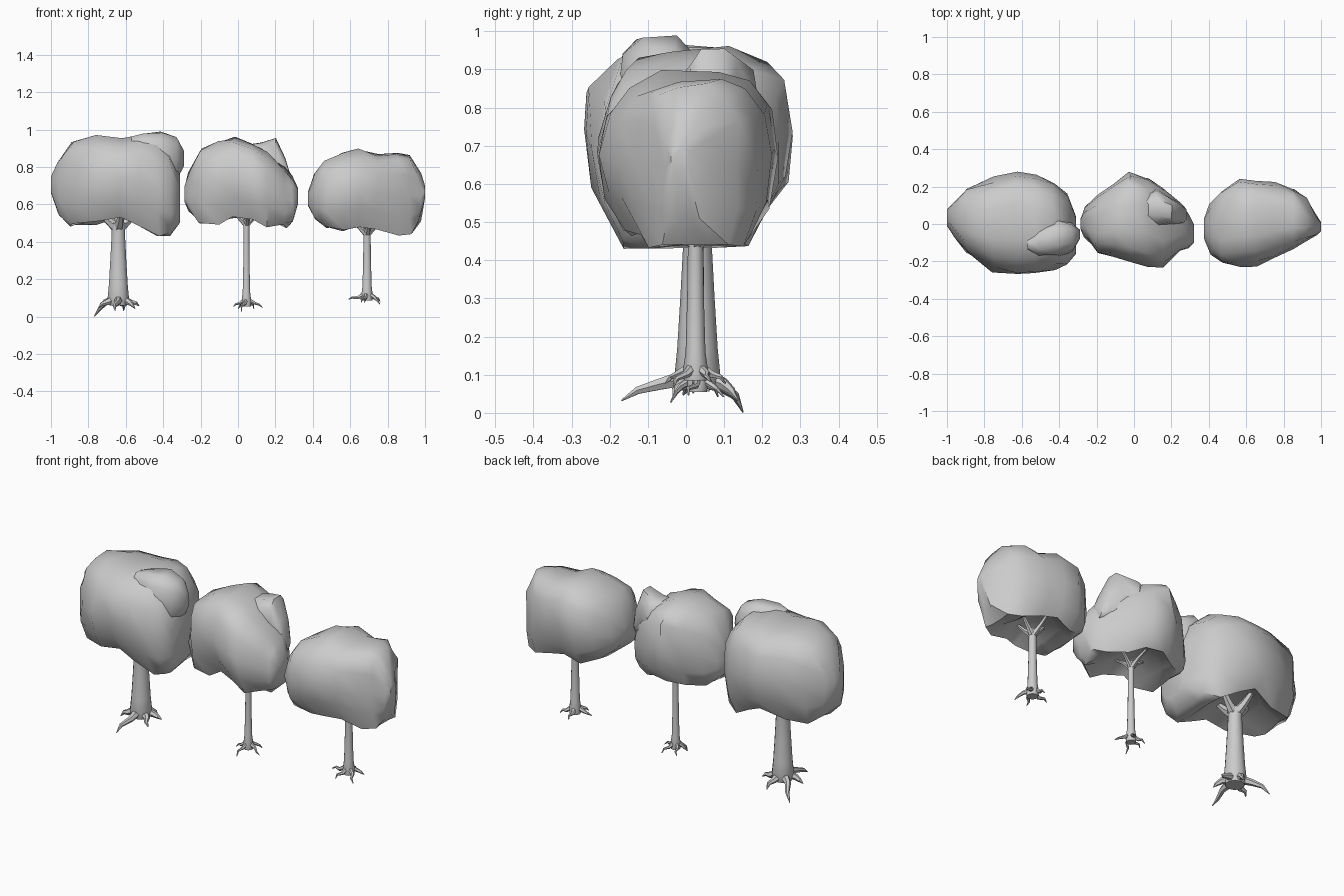
import bpy, bmesh, random
from math import sin, cos, pi, radians, copysign
from mathutils import Vector

random.seed(4)


def finish(bm, name, angle):
    bmesh.ops.recalc_face_normals(bm, faces=bm.faces)
    me = bpy.data.meshes.new(name)
    bm.to_mesh(me)
    bm.free()
    ob = bpy.data.objects.new(name, me)
    bpy.context.collection.objects.link(ob)
    bpy.ops.object.select_all(action='DESELECT')
    ob.select_set(True)
    bpy.context.view_layer.objects.active = ob
    bpy.ops.object.shade_smooth_by_angle(angle=radians(angle))
    return ob


def bridge(bm, rings):
    n = len(rings[0])
    for a, b in zip(rings, rings[1:]):
        for i in range(n):
            j = (i + 1) % n
            bm.faces.new((a[i], a[j], b[j], b[i]))
    bm.faces.new(rings[0][::-1])
    bm.faces.new(rings[-1])


def tube(bm, pts, radii, sides):
    # tapered tube through a few points
    pts = [Vector(p) for p in pts]
    rings = []
    for i, (p, r) in enumerate(zip(pts, radii)):
        d = (pts[min(i + 1, len(pts) - 1)] - pts[max(i - 1, 0)]).normalized()
        ref = Vector((0, 0, 1)) if abs(d.z) < 0.95 else Vector((1, 0, 0))
        u = d.cross(ref).normalized()
        v = d.cross(u)
        rings.append([bm.verts.new(p + r * (cos(2 * pi * k / sides) * u + sin(2 * pi * k / sides) * v))
                      for k in range(sides)])
    bridge(bm, rings)


def foliage(name, stations, trunk=None, jitter=0.01, sides=14):
    # oval sections along x, boxier at the back: (x, z low, z high, y low, y high)
    bm = bmesh.new()
    rings = []
    for s, (x, z0, z1, y0, y1) in enumerate(stations):
        end = s in (0, len(stations) - 1)
        ring = []
        for k in range(sides):
            a = 2 * pi * k / sides
            c, sn = cos(a), sin(a)
            e = 0.68 if c > 0 else 0.8
            y = (y0 + y1) / 2 + (y1 - y0) / 2 * copysign(abs(c) ** e, c)
            z = (z0 + z1) / 2 + (z1 - z0) / 2 * copysign(abs(sn) ** e, sn)
            # drooping rim with a hollow around the trunk
            if trunk and not end and sn < -0.7:
                d = ((x - trunk[0]) ** 2 + (y - trunk[1]) ** 2) ** 0.5
                z = z0 + 0.01 if sn > -0.9 else z0 + 0.1 * max(0, 1 - d / 0.24)
            p = Vector((x, y, z))
            if not end:
                p += Vector([random.uniform(-jitter, jitter) for _ in range(3)])
            ring.append(bm.verts.new(p))
        rings.append(ring)
    bridge(bm, rings)
    return finish(bm, name, 50)


def trunk(name, x, y, profile, roots, spread, top):
    bm = bmesh.new()
    tube(bm, [(x, y, z) for z, r in profile], [r for z, r in profile], 10)
    zb, rb = profile[0]
    zt, rt = profile[-1]
    # roots: direction, reach, tip height
    for ang, reach, tip in roots:
        c, s = cos(radians(ang)), sin(radians(ang))
        rows = [(rb * 0.4, zb + 0.035, rb * 0.5), (rb + (reach - rb) * 0.3, zb + 0.016, rb * 0.34),
                (rb + (reach - rb) * 0.72, (zb + tip) / 2 + 0.014, rb * 0.22), (reach, tip + 0.002, 0.002)]
        bend = (0, 0.008, -0.006, 0)
        tube(bm, [(x + c * d - s * b, y + s * d + c * b, z) for (d, z, r), b in zip(rows, bend)],
             [r for d, z, r in rows], 6)
    # short thick branches reaching into the foliage
    for ang in (15, 105, 190, 280):
        c, s = cos(radians(ang)), sin(radians(ang))
        tube(bm, [(x, y, zt - 0.03), (x + c * spread * 0.45, y + s * spread * 0.45, zt + 0.012),
                  (x + c * spread, y + s * spread, top)], [rt * 0.8, rt * 0.5, rt * 0.3], 6)
    return finish(bm, name, 50)


# large left tree
foliage("left_tree_foliage", [
    (-1.0, 0.66, 0.75, -0.01, 0.08), (-0.96, 0.54, 0.83, -0.08, 0.12), (-0.89, 0.49, 0.94, -0.16, 0.19),
    (-0.75, 0.49, 0.97, -0.25, 0.245), (-0.63, 0.52, 0.95, -0.275, 0.28), (-0.53, 0.48, 0.97, -0.27, 0.26),
    (-0.43, 0.43, 0.955, -0.24, 0.22), (-0.36, 0.44, 0.90, -0.22, 0.16), (-0.31, 0.50, 0.76, -0.16, 0.04)],
    (-0.64, 0.03))
foliage("left_tree_top_lobe", [
    (-0.57, 0.82, 0.965, -0.14, -0.07), (-0.51, 0.74, 0.98, -0.18, -0.01), (-0.41, 0.71, 0.99, -0.18, 0.03),
    (-0.33, 0.73, 0.96, -0.15, 0.01), (-0.29, 0.80, 0.89, -0.08, -0.03)], jitter=0.004, sides=10)
trunk("left_tree_trunk", -0.64, 0.03,
      [(0.06, 0.05), (0.10, 0.06), (0.17, 0.053), (0.30, 0.045), (0.45, 0.037), (0.50, 0.042)],
      [(137, 0.175, 0.0), (-95, 0.20, 0.03), (15, 0.115, 0.055), (-35, 0.11, 0.04),
       (200, 0.11, 0.045), (75, 0.11, 0.03)], 0.12, 0.58)

# slim middle tree
foliage("middle_tree_foliage", [
    (-0.285, 0.61, 0.70, -0.03, 0.03), (-0.26, 0.56, 0.78, -0.08, 0.09), (-0.20, 0.50, 0.90, -0.155, 0.15),
    (-0.11, 0.49, 0.94, -0.17, 0.21), (-0.02, 0.52, 0.96, -0.195, 0.27), (0.08, 0.51, 0.93, -0.225, 0.25),
    (0.16, 0.475, 0.88, -0.23, 0.19), (0.25, 0.475, 0.80, -0.15, 0.11), (0.29, 0.50, 0.75, -0.13, 0.06),
    (0.32, 0.60, 0.69, -0.10, 0.0)], (0.045, 0.03))
foliage("middle_tree_peak", [
    (0.03, 0.75, 0.92, 0.0, 0.15), (0.12, 0.70, 0.935, -0.02, 0.19), (0.20, 0.68, 0.96, 0.0, 0.14),
    (0.25, 0.68, 0.85, 0.0, 0.11), (0.28, 0.68, 0.76, 0.0, 0.08)], jitter=0.003, sides=10)
trunk("middle_tree_trunk", 0.045, 0.03,
      [(0.055, 0.025), (0.08, 0.028), (0.13, 0.021), (0.30, 0.017), (0.47, 0.016), (0.52, 0.020)],
      [(-15, 0.09, 0.045), (190, 0.07, 0.05), (250, 0.075, 0.025), (60, 0.08, 0.04), (130, 0.07, 0.04)],
      0.10, 0.57)

# right tree
foliage("right_tree_foliage", [
    (0.375, 0.59, 0.67, -0.08, 0.03), (0.41, 0.53, 0.76, -0.17, 0.10), (0.47, 0.475, 0.83, -0.215, 0.18),
    (0.56, 0.45, 0.88, -0.225, 0.235), (0.65, 0.475, 0.895, -0.225, 0.235), (0.75, 0.465, 0.87, -0.185, 0.22),
    (0.85, 0.425, 0.88, -0.14, 0.19), (0.92, 0.435, 0.865, -0.10, 0.14), (0.97, 0.50, 0.77, -0.06, 0.06),
    (1.0, 0.63, 0.70, -0.04, 0.01)], (0.69, 0.02))
trunk("right_tree_trunk", 0.69, 0.025,
      [(0.085, 0.03), (0.11, 0.033), (0.16, 0.026), (0.30, 0.022), (0.44, 0.02), (0.47, 0.024)],
      [(185, 0.10, 0.09), (-40, 0.09, 0.065), (30, 0.08, 0.08), (100, 0.08, 0.075), (-110, 0.085, 0.075)],
      0.10, 0.54)
